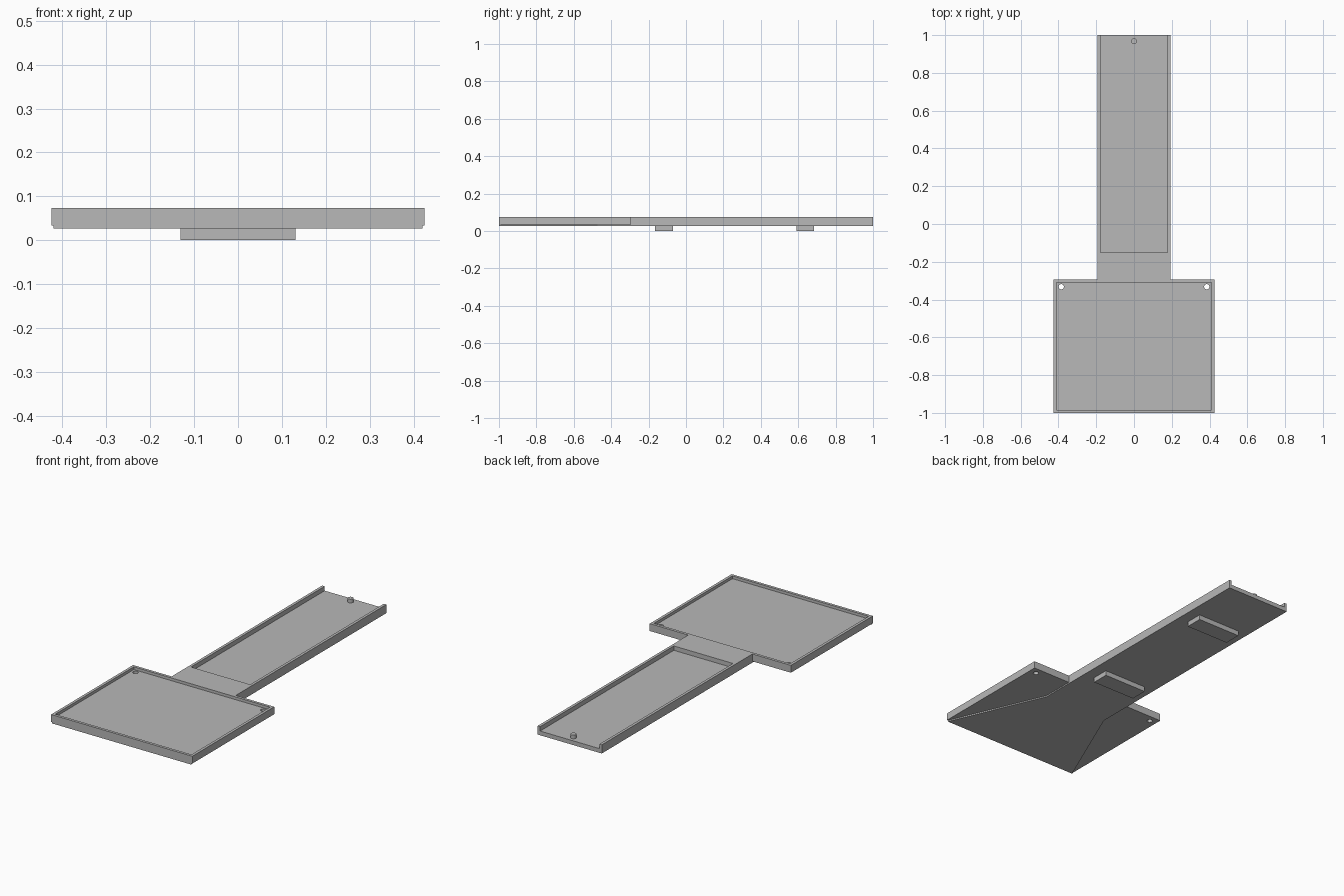
import bpy
import bmesh

old = bpy.data.objects.get("Cube")
if old:
    bpy.data.objects.remove(old, do_unlink=True)

grey = bpy.data.materials.new("plain grey")
grey.use_nodes = True
grey.diffuse_color = (0.48, 0.48, 0.48, 1)
grey.node_tree.nodes["Principled BSDF"].inputs["Base Color"].default_value = grey.diffuse_color


def finish(name, bm):
    bmesh.ops.recalc_face_normals(bm, faces=bm.faces)
    mesh = bpy.data.meshes.new(name)
    bm.to_mesh(mesh)
    bm.free()
    mesh.materials.append(grey)
    obj = bpy.data.objects.new(name, mesh)
    bpy.context.collection.objects.link(obj)
    return obj


def prism(name, half, z0, z1):
    """Extrude a left-right symmetric outline given by its +x half."""
    bm = bmesh.new()
    outline = half + [(-x, y) for x, y in reversed(half)]
    face = bm.faces.new([bm.verts.new((x, y, z0)) for x, y in outline])
    top = bmesh.ops.extrude_face_region(bm, geom=[face])["geom"]
    moved = [v for v in top if isinstance(v, bmesh.types.BMVert)]
    bmesh.ops.translate(bm, verts=moved, vec=(0, 0, z1 - z0))
    return finish(name, bm)


def slab(name, x, y0, y1, z0, z1):
    return prism(name, [(x, y0), (x, y1)], z0, z1)


def cylinder(name, x, y, r, z0, z1):
    bm = bmesh.new()
    bmesh.ops.create_cone(bm, cap_ends=True, segments=24, radius1=r, radius2=r, depth=z1 - z0)
    bmesh.ops.translate(bm, verts=bm.verts, vec=(x, y, (z0 + z1) / 2))
    obj = finish(name, bm)
    for p in obj.data.polygons:
        p.use_smooth = len(p.vertices) == 4
    for e in obj.data.edges:
        a, b = (obj.data.vertices[i].co.z for i in e.vertices)
        e.use_edge_sharp = abs(a - b) < 1e-5
    return obj


def combine(target, tool, operation):
    """Apply a boolean and remove the helper object."""
    mod = target.modifiers.new(operation.lower(), "BOOLEAN")
    mod.operation = operation
    mod.solver = "EXACT"
    mod.object = tool
    bpy.context.view_layer.update()
    graph = bpy.context.evaluated_depsgraph_get()
    mesh = bpy.data.meshes.new_from_object(target.evaluated_get(graph))
    target.modifiers.clear()
    target.data = mesh
    bpy.data.objects.remove(tool, do_unlink=True)


TOP, UNDER, HEAD_UNDER = 0.074, 0.027, 0.034
HEAD_X, ARM_X, HEAD_BACK = 0.425, 0.193, -0.295

# Wide head and long arm as one T-shaped tray
tray = prism("tray", [(HEAD_X, -1), (HEAD_X, HEAD_BACK), (ARM_X, HEAD_BACK), (ARM_X, 1)],
             HEAD_UNDER, TOP)

# Raised underside that fans out from the arm to the front corners
fan = prism("underside_fan", [(0.42, -1), (ARM_X, -0.473), (ARM_X, 1)], UNDER, HEAD_UNDER)
combine(tray, fan, "UNION")

# Head recess, arm recess open at the back, and two through holes
combine(tray, slab("head_recess", 0.41, -0.985, -0.31, 0.059, 0.2), "DIFFERENCE")
combine(tray, slab("arm_recess", 0.178, -0.15, 1.1, 0.05, 0.2), "DIFFERENCE")
for side in (-1, 1):
    combine(tray, cylinder("hole", side * 0.385, -0.332, 0.014, -0.1, 0.2), "DIFFERENCE")

# Peg near the open end of the arm
cylinder("peg", 0, 0.968, 0.015, 0.048, 0.07)

# Two pads under the arm
slab("front_pad", 0.131, -0.165, -0.07, 0, UNDER)
slab("back_pad", 0.131, 0.59, 0.685, 0, UNDER)
